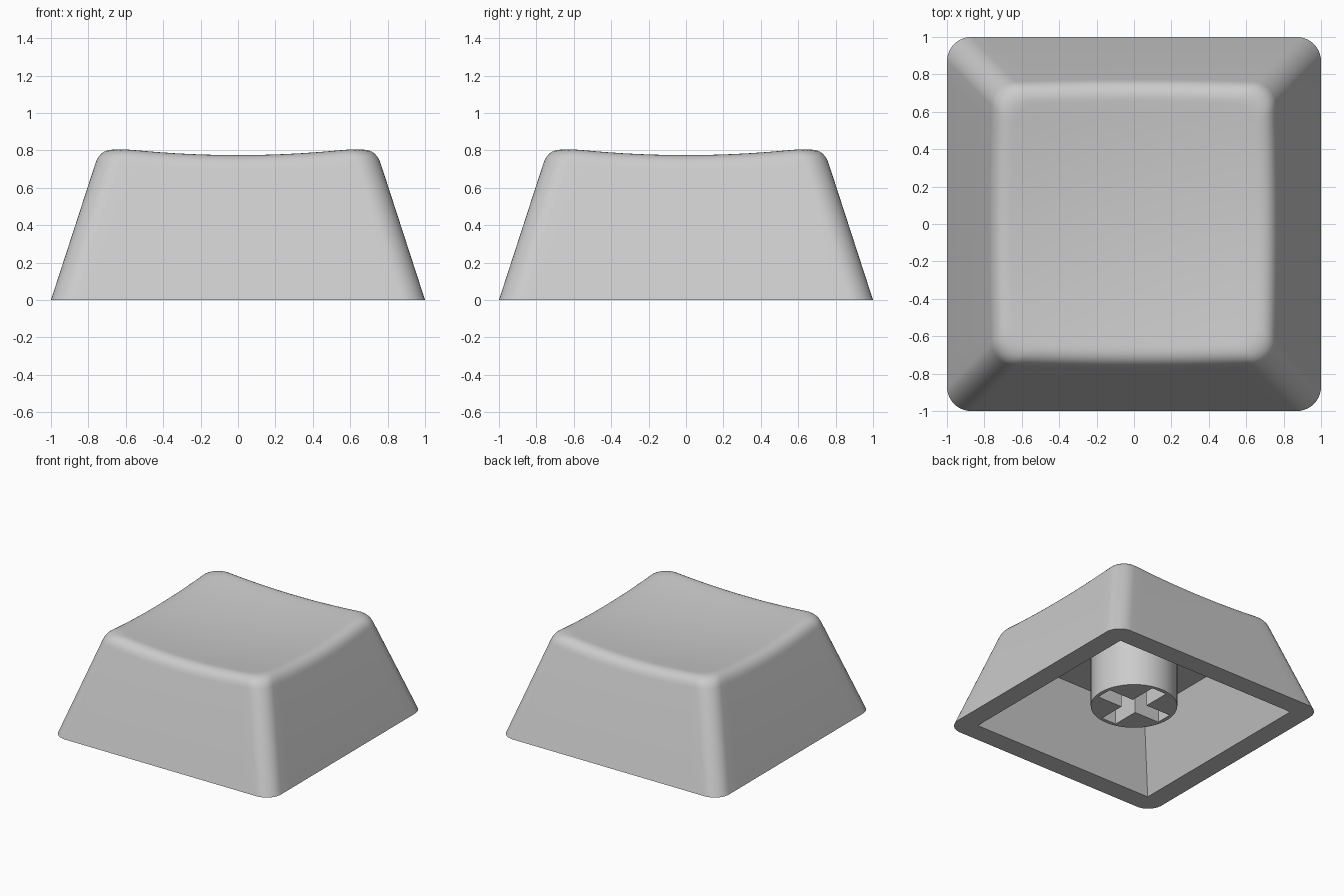
import bpy, bmesh, math

if "Cube" in bpy.data.objects:
    bpy.data.objects.remove(bpy.data.objects["Cube"])

SLOPE = 0.325            # inward lean of the outer walls
CORNER = 0.13            # rounding of the vertical corners
EDGE = 0.09              # size of the rounded top edge
CEILING = 0.56

grey = bpy.data.materials.new("grey_plastic")
grey.diffuse_color = (0.6, 0.6, 0.6, 1)
grey.use_nodes = True
grey.node_tree.nodes["Principled BSDF"].inputs["Base Color"].default_value = grey.diffuse_color


def make(name, bm):
    bmesh.ops.recalc_face_normals(bm, faces=bm.faces[:])
    me = bpy.data.meshes.new(name)
    bm.to_mesh(me)
    bm.free()
    ob = bpy.data.objects.new(name, me)
    bpy.context.collection.objects.link(ob)
    me.materials.append(grey)
    return ob


def activate(ob):
    bpy.ops.object.select_all(action='DESELECT')
    ob.select_set(True)
    bpy.context.view_layer.objects.active = ob


def cut(ob, cutter):
    mod = ob.modifiers.new("cut", 'BOOLEAN')
    mod.operation = 'DIFFERENCE'
    mod.solver = 'EXACT'
    mod.object = cutter
    activate(ob)
    bpy.ops.object.modifier_apply(modifier=mod.name)
    bpy.data.objects.remove(cutter)


def loft(bm, rings):
    """Skin a list of closed rings of vertices."""
    n = len(rings[0])
    for a, b in zip(rings, rings[1:]):
        for i in range(n):
            j = (i + 1) % n
            bm.faces.new((a[i], a[j], b[j], b[i]))


def dish(x, y):
    return 0.734 + 0.092 * (x * x + y * y)


# Rounded-square outline as (centre direction, normal) pairs
outline = []
for q in range(4):
    a0 = q * math.pi / 2
    c, s = math.cos(a0), math.sin(a0)
    for i in range(1, 16):                       # straight side
        t = -1 + 2 * i / 16
        outline.append(((c - s * t, s + c * t), (c, s)))
    for i in range(11):                          # corner arc
        a = a0 + math.pi / 2 * i / 10
        outline.append(((c - s, s + c), (math.cos(a), math.sin(a))))


def at(o, half):
    (cx, cy), (nx, ny) = o
    h = half - CORNER
    return cx * h + nx * CORNER, cy * h + ny * CORNER


# Outer cap: sloped wall, rounded edge, dished top
bm = bmesh.new()
STEPS, DISH_RINGS = 8, 10
rings = [[] for _ in range(1 + STEPS + 1 + DISH_RINGS)]
for o in outline:
    z = 0.8
    for _ in range(25):                          # wall meets dish
        z = dish(*at(o, 1 - SLOPE * z))
    we = 1 - SLOPE * z
    za = z - 0.95 * EDGE
    wa, wb = 1 - SLOPE * za, we - EDGE
    xb, yb = at(o, wb)
    zb = dish(xb, yb)
    rings[0].append(bm.verts.new((*at(o, 1), 0)))
    for i in range(STEPS + 1):
        t = i / STEPS
        k0, k1, k2 = (1 - t) ** 2, 2 * t * (1 - t), t * t
        x, y = at(o, k0 * wa + k1 * we + k2 * wb)
        rings[1 + i].append(bm.verts.new((x, y, k0 * za + k1 * z + k2 * zb)))
    for i in range(DISH_RINGS):
        f = 1 - (i + 1) / (DISH_RINGS + 1)
        rings[2 + STEPS + i].append(bm.verts.new((xb * f, yb * f, dish(xb * f, yb * f))))
loft(bm, rings)
centre = bm.verts.new((0, 0, dish(0, 0)))
last = rings[-1]
for i in range(len(last)):
    bm.faces.new((last[i], last[(i + 1) % len(last)], centre))
bm.faces.new(rings[0])
cap = make("cap_shell", bm)

# Hollow underside with sloped walls and a flat ceiling
bm = bmesh.new()
levels = []
for z in (-0.1, CEILING):
    h = 0.835 - 0.36 * z
    levels.append([bm.verts.new((sx * h, sy * h, z))
                   for sx, sy in ((-1, -1), (1, -1), (1, 1), (-1, 1))])
loft(bm, levels)
for r in levels:
    bm.faces.new(r)
cut(cap, make("hollow_cutter", bm))

# Round stem under the ceiling
bm = bmesh.new()
levels = [[bm.verts.new((0.326 * math.cos(a), 0.326 * math.sin(a), z))
           for a in (2 * math.pi * i / 64 for i in range(64))]
          for z in (0.11, CEILING + 0.04)]
loft(bm, levels)
for r in levels:
    bm.faces.new(r)
stem = make("stem", bm)

# Cross-shaped socket in the stem
L, W = 0.295, 0.067
arm = [(W, -W), (L, -W), (L, W)]
bm = bmesh.new()
levels = []
for z in (0.0, 0.5):
    ring = []
    for q in range(4):
        c, s = ((1, 0), (0, 1), (-1, 0), (0, -1))[q]
        ring += [bm.verts.new((c * x - s * y, s * x + c * y, z)) for x, y in arm]
    levels.append(ring)
loft(bm, levels)
for r in levels:
    bm.faces.new(r)
cut(stem, make("socket_cutter", bm))

for ob in (cap, stem):
    activate(ob)
    bpy.ops.object.shade_smooth_by_angle(angle=math.radians(30))
